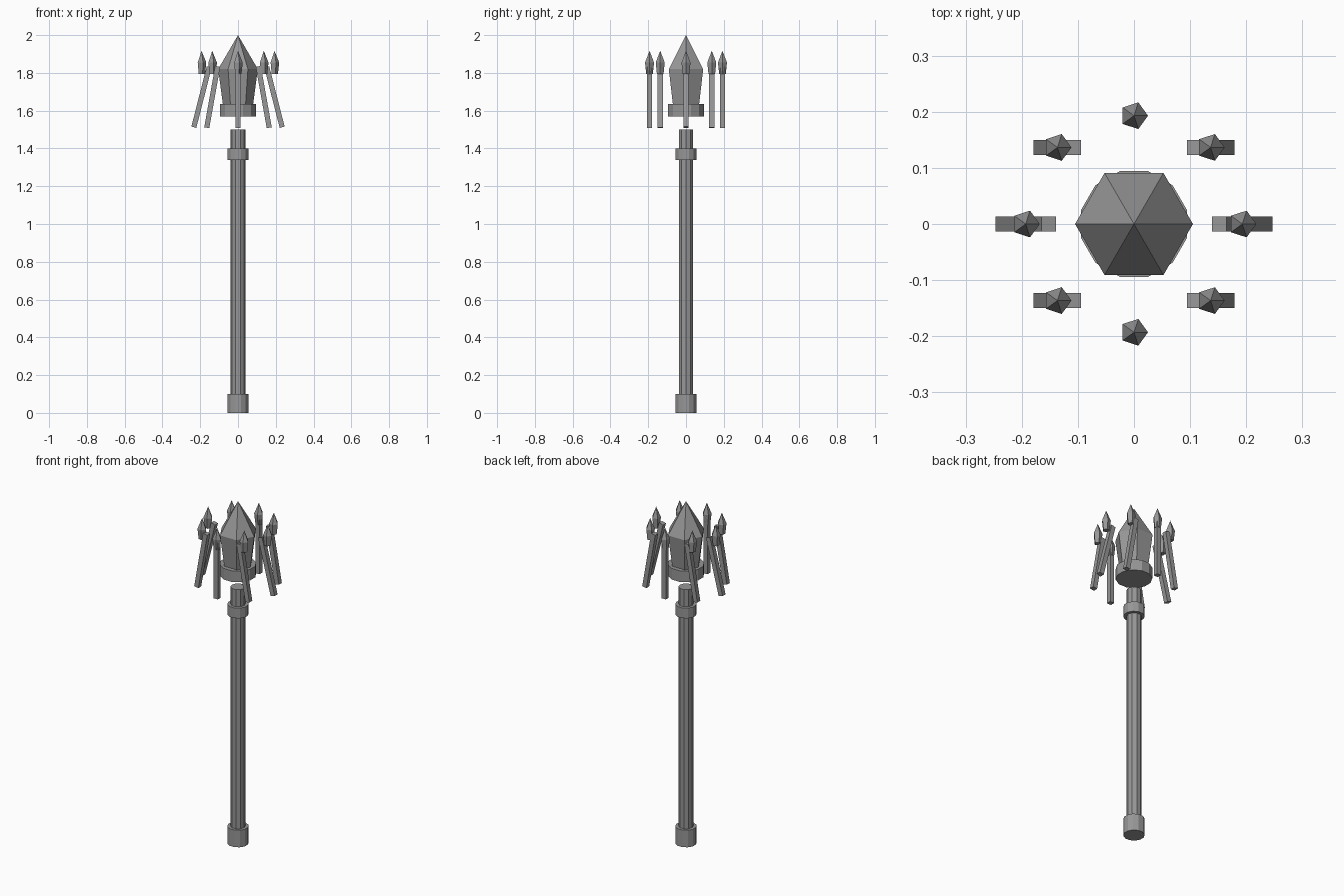
import bpy, bmesh, math

if "Cube" in bpy.data.objects:
    bpy.data.objects.remove(bpy.data.objects["Cube"])

grey = bpy.data.materials.new("stone grey")
grey.diffuse_color = (0.31, 0.31, 0.31, 1)
grey.use_nodes = True
grey.node_tree.nodes["Principled BSDF"].inputs["Base Color"].default_value = grey.diffuse_color


def finish(name, bm):
    bmesh.ops.recalc_face_normals(bm, faces=bm.faces)
    mesh = bpy.data.meshes.new(name)
    bm.to_mesh(mesh)
    bm.free()
    mesh.materials.append(grey)
    ob = bpy.data.objects.new(name, mesh)
    bpy.context.collection.objects.link(ob)
    return ob


def lathe(name, sides, profile, x=0, y=0, turn=0.0):
    """Flat-sided solid from (radius, z) pairs; a zero radius makes a point."""
    bm = bmesh.new()
    rings = []
    for r, z in profile:
        n = sides if r > 0 else 1
        rings.append([bm.verts.new((x + r * math.cos(turn + math.tau * i / sides),
                                    y + r * math.sin(turn + math.tau * i / sides), z))
                      for i in range(n)])
    for a, b in zip(rings, rings[1:]):
        for i in range(sides):
            j = (i + 1) % sides
            if len(b) == 1:
                bm.faces.new((a[i], a[j], b[0]))
            else:
                bm.faces.new((a[i], a[j], b[j], b[i]))
    for ring in (rings[0], rings[-1]):
        if len(ring) > 1:
            bm.faces.new(ring)
    return finish(name, bm)


# Handle with its end cap and ring
lathe("shaft", 10, [(0.04, 0.0), (0.04, 1.5)])
lathe("end_cap", 12, [(0.057, 0.0), (0.057, 0.1)], turn=math.pi / 12)
lathe("shaft_ring", 12, [(0.057, 1.34), (0.057, 1.4)], turn=math.pi / 12)

# Floating head: collar and six-sided crystal
lathe("collar", 12, [(0.0975, 1.57), (0.0975, 1.635)], turn=math.pi / 12)
lathe("crystal", 6, [(0.077, 1.61), (0.105, 1.82), (0.0, 2.0)])

# Eight floating bars, leaning only sideways, each with a small crystal
for k in range(8):
    a = math.tau * k / 8
    x, y = 0.193 * math.cos(a), 0.193 * math.sin(a)
    bm = bmesh.new()
    bmesh.ops.create_cube(bm, size=1)
    bmesh.ops.scale(bm, vec=(0.027, 0.027, 0.33), verts=bm.verts)
    bar = finish(f"bar_{k + 1}", bm)
    bar.location = (x, y, 1.672)
    bar.rotation_euler = (0, -0.25 * math.cos(a), 0)
    lathe(f"small_crystal_{k + 1}", 5,
          [(0.0185, 1.795), (0.025, 1.855), (0.0, 1.917)], x, y)
